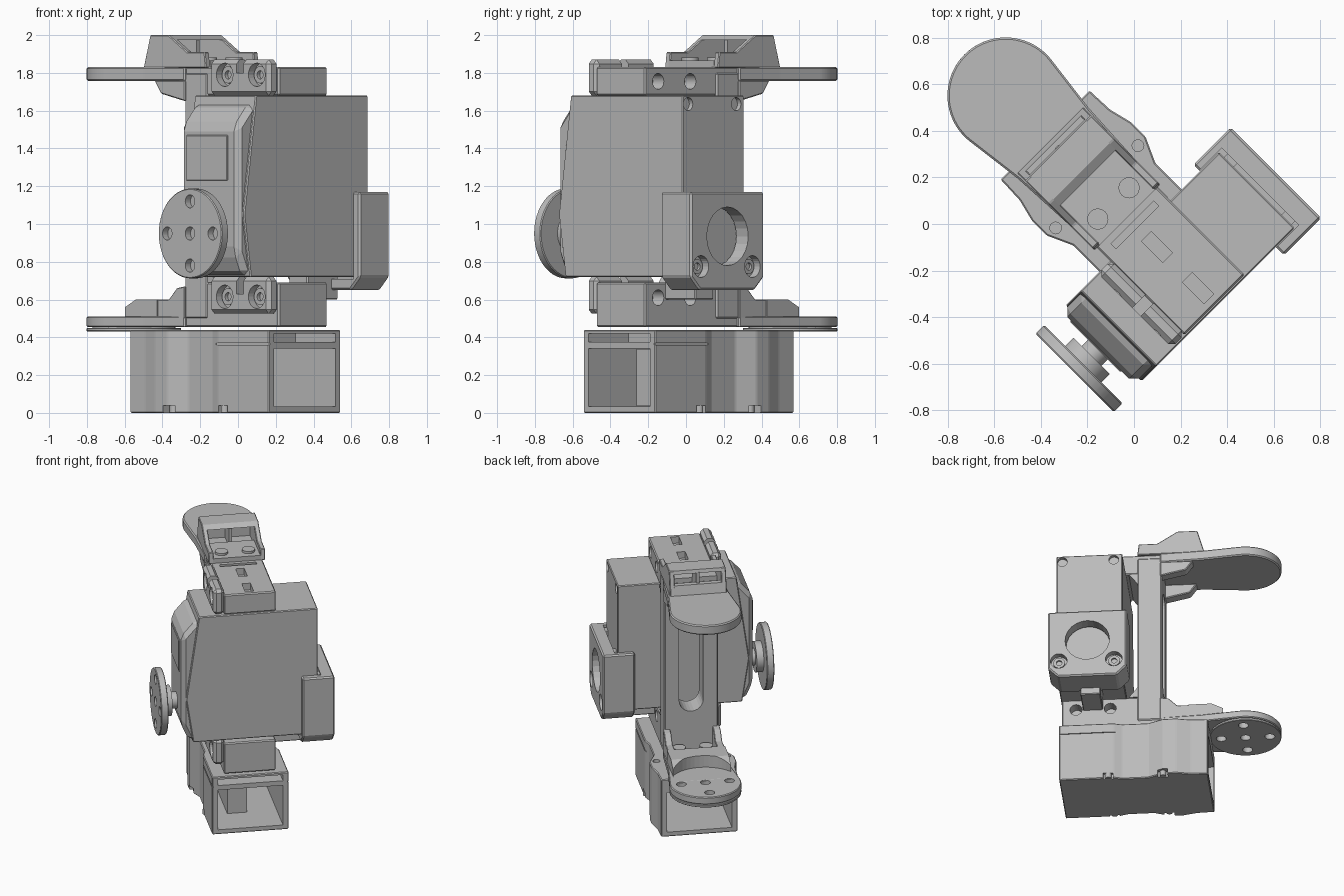
import bpy, bmesh, math
from mathutils import Matrix, Vector

cube = bpy.data.objects.get("Cube")
if cube:
    bpy.data.objects.remove(cube, do_unlink=True)

grey = bpy.data.materials.new("plain grey")
grey.use_nodes = True
colour = (0.5, 0.5, 0.5, 1)
grey.diffuse_color = colour
grey.node_tree.nodes["Principled BSDF"].inputs["Base Color"].default_value = colour

# Parts are built square to the arm (u, v, z), then turned an eighth of a turn
TURN = Matrix.Rotation(-math.pi / 4, 4, "Z")
PLANES = {
    "u": lambda a, b, h: (h, a, b),
    "v": lambda a, b, h: (a, h, b),
    "z": lambda a, b, h: (a, b, h),
}


def prism(name, points, axis, lo, hi, bevel=0.0, smooth=False):
    """Extrude an outline along one arm axis."""
    bm = bmesh.new()
    place = PLANES[axis]
    ends = [[bm.verts.new(place(a, b, h)) for a, b in points] for h in (lo, hi)]
    n = len(points)
    bm.faces.new(ends[0])
    bm.faces.new(ends[1])
    for i in range(n):
        j = (i + 1) % n
        bm.faces.new((ends[0][i], ends[0][j], ends[1][j], ends[1][i]))
    bmesh.ops.recalc_face_normals(bm, faces=bm.faces)
    if bevel:
        bmesh.ops.bevel(bm, geom=bm.edges[:], offset=bevel, segments=1, affect="EDGES")
    bm.transform(TURN)
    mesh = bpy.data.meshes.new(name)
    bm.to_mesh(mesh)
    bm.free()
    mesh.materials.append(grey)
    obj = bpy.data.objects.new(name, mesh)
    bpy.context.collection.objects.link(obj)
    if smooth:
        select(obj)
        bpy.ops.object.shade_smooth_by_angle(angle=math.radians(30))
    return obj


def select(obj):
    bpy.ops.object.select_all(action="DESELECT")
    obj.select_set(True)
    bpy.context.view_layer.objects.active = obj


def box(name, u, v, z, bevel=0.0):
    return prism(name, [(u[0], v[0]), (u[1], v[0]), (u[1], v[1]), (u[0], v[1])],
                 "z", z[0], z[1], bevel)


def arc(a, b, r, start=0, end=360, steps=48):
    full = end - start == 360
    count = steps if full else steps + 1
    return [(a + r * math.cos(math.radians(start + (end - start) * i / steps)),
             b + r * math.sin(math.radians(start + (end - start) * i / steps)))
            for i in range(count)]


def disc(name, a, b, r, axis, lo, hi, bevel=0.0):
    return prism(name, arc(a, b, r), axis, lo, hi, bevel, True)


def cut(obj, *cutters):
    for c in cutters:
        c.hide_render = True
        mod = obj.modifiers.new("cut", "BOOLEAN")
        mod.operation = "DIFFERENCE"
        mod.solver = "EXACT"
        mod.object = c
        select(obj)
        bpy.ops.object.modifier_apply(modifier=mod.name)
        bpy.data.objects.remove(c, do_unlink=True)


def hole(a, b, r, axis, lo, hi):
    return prism("hole", arc(a, b, r, steps=24), axis, lo, hi)


def hole_ring(a, b, axis, lo, hi):
    ring = [(a, b)] + [(a + s, b + t) for s, t in ((.17, 0), (-.17, 0), (0, .17), (0, -.17))]
    return [hole(p, q, .035, axis, lo, hi) for p, q in ring]


# Base housing: waisted outline, hollow from end to end
half = [(.5, .27), (.12, .27), (.06, .25), (-.12, .25), (-.23, .3), (-.32, .3), (-.42, .275), (-.54, .27)]
outline = half + [(u, -v) for u, v in reversed(half)]
base = prism("base_housing", outline, "z", 0, .44, .006)
cut(base, box("cut", (-.7, .7), (-.23, .23), (.035, .34)),
    box("cut", (.2, .7), (-.23, .23), (.375, .42)),
    box("cut", (.1, .7), (-.4, -.262), (.36, .37)),
    box("cut", (.1, .7), (.262, .4), (.36, .37)),
    *[hole(-.226, s * .25, .025, "z", .36, .6) for s in (-1, 1)],
    *[box("cut", (u - .035, u + .035), (s * .285 - .035, s * .285 + .035), (-.1, .04))
      for u in (-.225, .157) for s in (-1, 1)])
for u in (-.225, .157):
    for s in (-1, 1):
        hub = disc("base_screw", u, s * .255, .022, "z", .003, .04)
# Servo inside the base
box("base_servo", (-.1, .25), (-.12, .02), (.036, .339))

# Upper and lower arms, joined by a slotted column
lower_arm = box("lower_arm", (-.21, .49), (-.185, .182), (.455, .69), .008)
upper_arm = box("upper_arm", (-.21, .49), (-.185, .182), (1.68, 1.83), .008)
for arm, z in ((lower_arm, .61), (upper_arm, 1.755)):
    cut(arm, *[hole(u, z, .042, "v", .1, .4) for u in (.15, .39)])
cut(upper_arm, *[box("cut", (u - .065, u + .065), (-.03, .03), (1.78, 2)) for u in (.14, .39)],
    box("cut", (-.01, .02), (-.13, .13), (1.79, 2)))
column = box("column", (-.21, -.04), (-.19, .19), (.5, 1.8), .008)
slot = arc(0, 1.52, .085, 0, 180, 12) + arc(0, .88, .085, 180, 360, 12)
cut(column, prism("slot", slot, "u", -.4, .2))
for z, end in ((.69, .78), (1.68, 1.59)):
    prism("column_gusset", [(-.05, z), (.02, z), (-.05, end)], "v", -.185, .185)

# Screwed clamp plates on the arms
for name, lo, hi, z, notch in (("lower_clamp", .525, .72, .615, (.63, .8)),
                               ("upper_clamp", 1.68, 1.87, 1.79, (1.8, 2))):
    plate = box(name, (.04, .49), (-.26, -.18), (lo, hi), .022)
    cut(plate, box("cut", (.25, .3), (-.4, -.1), notch),
        *[hole(u, z, .062, "v", -.4, -.215) for u in (.16, .4)])
    for u in (.16, .4):
        screw = disc("clamp_screw", u, z, .045, "v", -.235, -.2)
        cut(screw, hole(u, z, .022, "v", -.3, -.215))

# Main servo body with its raised front cover
profile = [(.476, .72), (.476, 1.68), (-.365, 1.68), (-.455, 1.05), (-.405, .72)]
body = prism("servo_body", profile, "u", .04, .5, .006)
cut(body, *[hole(u, 1.635, .035, "v", .45, .6) for u in (.1, .46)])
prism("front_cover", [(-.3, 1.64), (-.38, 1.64), (-.485, 1.52), (-.485, .85), (-.43, .725), (-.3, .725)],
      "u", .05, .485, .03)
box("cover_panel", (.1, .41), (-.491, -.48), (1.23, 1.47), .004)
for u in (.1, .45):
    box("body_tab", (u - .03, u + .03), (.47, .51), (1.08, 1.16))
box("body_foot", (.2, .34), (.18, .41), (.6, .73), .006)

# Output wheel
disc("wheel_shaft", .272, .95, .06, "v", -.54, -.47)
disc("wheel_hub", .272, .95, .11, "v", -.59, -.53)
wheel = disc("output_wheel", .272, .95, .238, "v", -.632, -.58, .005)
cut(wheel, *hole_ring(.272, .95, "v", -.7, -.593))

# Rear bracket wrapped round the body
bracket = prism("rear_bracket", [(0, .72), (.07, .65), (.48, .65), (.55, .72), (.55, 1.17), (0, 1.17)],
                "v", .36, .587, .01)
cut(bracket, box("cut", (.036, .504), (.2, .498), (.71, 1.4)),
    hole(.276, .935, .155, "v", .4, .7),
    *[hole(u, .775, .058, "v", .54, .7) for u in (.09, .475)])
for u in (.09, .475):
    screw = disc("bracket_screw", u, .775, .04, "v", .52, .56)
    cut(screw, hole(u, .775, .02, "v", .545, .6))

# Fork tongues with rounded tips
tongue = arc(-.78, 0, .25, 85, 275, 40) + [(-.49, -.215), (-.2, -.2), (-.2, .2), (-.49, .215)]
prism("upper_tongue", tongue, "z", 1.757, 1.83, .008, True)
lower = prism("lower_tongue", tongue, "z", .455, .51, .006, True)
horn = disc("lower_horn", -.78, 0, .25, "z", .432, .45, .003)
spacer = disc("lower_horn_spacer", -.78, 0, .22, "z", .449, .456)
for part in (lower, spacer, horn):
    cut(part, *hole_ring(-.78, 0, "z", .3, .7))

# Upper fork: underside gusset, side walls, roof and pocket floor
for s in (-1, 1):
    prism("upper_gusset", [(-.2, 1.76), (-.43, 1.76), (-.38, 1.69), (-.2, 1.65)],
          "v", s * .12, s * .2, .006)
    prism("clip_wall", [(-.51, 1.825), (-.46, 2), (-.32, 2), (-.18, 1.91), (-.05, 1.91), (-.04, 1.825)],
          "v", s * .165, s * .2, .005)
    screw = disc("clip_screw", -.125, s * .095, .045, "z", 1.84, 1.882)
    prism("lower_pocket_wall", [(-.2, .5), (-.2, .67), (-.26, .66), (-.32, .6), (-.45, .6), (-.45, .5)],
          "v", s * .15, s * .2, .004)
    disc("lower_pocket_screw", -.27, s * .095, .045, "z", .5, .555)
box("clip_floor", (-.3, -.04), (-.17, .17), (1.82, 1.865))
prism("clip_roof", [(-.467, 1.975), (-.46, 2), (-.32, 2), (-.28, 1.975)], "v", -.17, .17)
prism("clip_sill", [(-.51, 1.825), (-.49, 1.9), (-.45, 1.9), (-.45, 1.825)], "v", -.17, .17)
box("clip_divider", (-.47, -.3), (-.012, .012), (1.82, 1.98))

# Lower fork wedge with a round clearance for the tip
wedge = prism("lower_wedge", [(-.75, .505), (-.56, .6), (-.4, .6), (-.4, .505)], "v", -.205, .205)
cut(wedge, prism("bowl", arc(-.78, 0, .248), "z", .511, .8))
